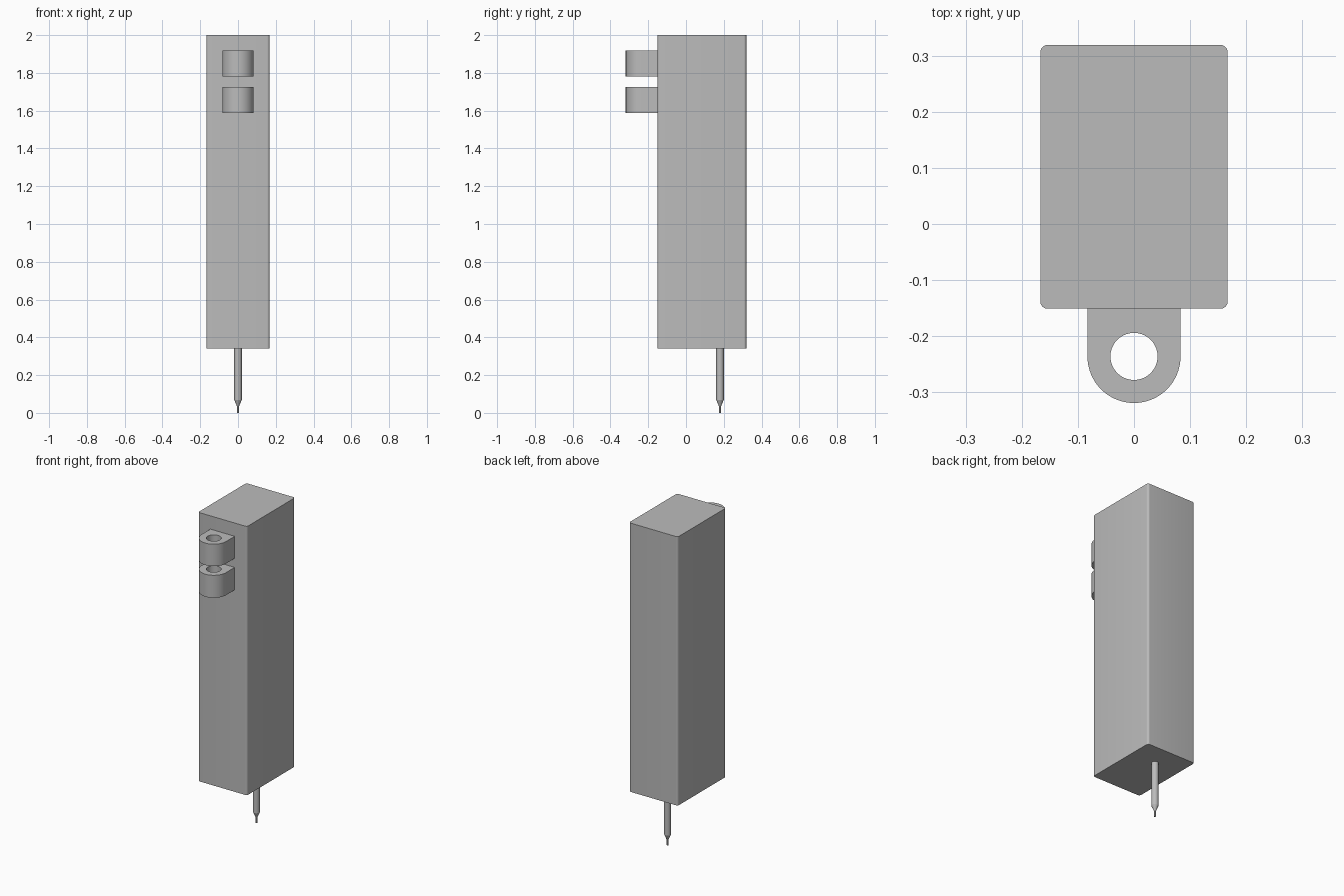
import bpy, bmesh
from math import pi, cos, sin, radians

if "Cube" in bpy.data.objects:
    bpy.data.objects.remove(bpy.data.objects["Cube"])

GREY = (0.5, 0.5, 0.5, 1)
grey = bpy.data.materials.new("plain grey")
grey.use_nodes = True
grey.diffuse_color = GREY
grey.node_tree.nodes["Principled BSDF"].inputs["Base Color"].default_value = GREY


def arc(cx, cy, r, start, end, steps):
    angles = [radians(start + (end - start) * i / steps) for i in range(steps + 1)]
    return [(cx + r * cos(a), cy + r * sin(a)) for a in angles]


def finish(name, bm):
    bmesh.ops.recalc_face_normals(bm, faces=bm.faces)
    mesh = bpy.data.meshes.new(name)
    bm.to_mesh(mesh)
    bm.free()
    obj = bpy.data.objects.new(name, mesh)
    bpy.context.collection.objects.link(obj)
    mesh.materials.append(grey)
    bpy.ops.object.select_all(action='DESELECT')
    obj.select_set(True)
    bpy.context.view_layer.objects.active = obj
    return obj


def prism(name, loops, bottom, top):
    """Fill flat outlines (first outer, then holes) and thicken them upright."""
    bm = bmesh.new()
    edges = []
    for loop in loops:
        verts = [bm.verts.new((x, y, 0)) for x, y in loop]
        edges += [bm.edges.new((v, verts[i - 1])) for i, v in enumerate(verts)]
    bmesh.ops.triangle_fill(bm, edges=edges, use_beauty=True, normal=(0, 0, 1))
    obj = finish(name, bm)
    obj.location.z = (bottom + top) / 2
    solid = obj.modifiers.new("thickness", 'SOLIDIFY')
    solid.thickness = top - bottom
    solid.offset = 0
    bpy.ops.object.modifier_apply(modifier=solid.name)
    bpy.ops.object.shade_smooth_by_angle(angle=radians(35))
    return obj


# Main body: tall block with small rounded upright corners
W, FRONT, BACK, R = 0.167, -0.151, 0.319, 0.013
outline = (arc(W - R, BACK - R, R, 0, 90, 6) + arc(R - W, BACK - R, R, 90, 180, 6)
           + arc(R - W, FRONT + R, R, 180, 270, 6) + arc(W - R, FRONT + R, R, 270, 360, 6))
prism("body", [outline], 0.34, 2.0)

# Two mounting lugs on the front, each with an upright through hole
LUG_R, LUG_Y = 0.083, -0.236
lug = arc(0, LUG_Y, LUG_R, 180, 360, 32) + [(LUG_R, FRONT + 0.003), (-LUG_R, FRONT + 0.003)]
hole = arc(0, LUG_Y, 0.042, 0, 360, 40)[:-1]
for name, bottom, top in (("lower_lug", 1.587, 1.726), ("upper_lug", 1.782, 1.918)):
    prism(name, [lug, hole], bottom, top)

# Probe pin below the body: shaft, taper and fine tip, turned from a profile
bm = bmesh.new()
rings = []
SIDES = 32
for radius, z in ((0.02, 0.345), (0.02, 0.068), (0.005, 0.034), (0.005, 0.0)):
    rings.append([bm.verts.new((radius * cos(2 * pi * i / SIDES),
                                radius * sin(2 * pi * i / SIDES), z)) for i in range(SIDES)])
for a, b in zip(rings, rings[1:]):
    for i in range(SIDES):
        bm.faces.new((a[i - 1], a[i], b[i], b[i - 1]))
bm.faces.new(rings[0])
bm.faces.new(rings[-1])
pin = finish("probe_pin", bm)
pin.location.y = 0.18
bpy.ops.object.shade_smooth_by_angle(angle=radians(20))
